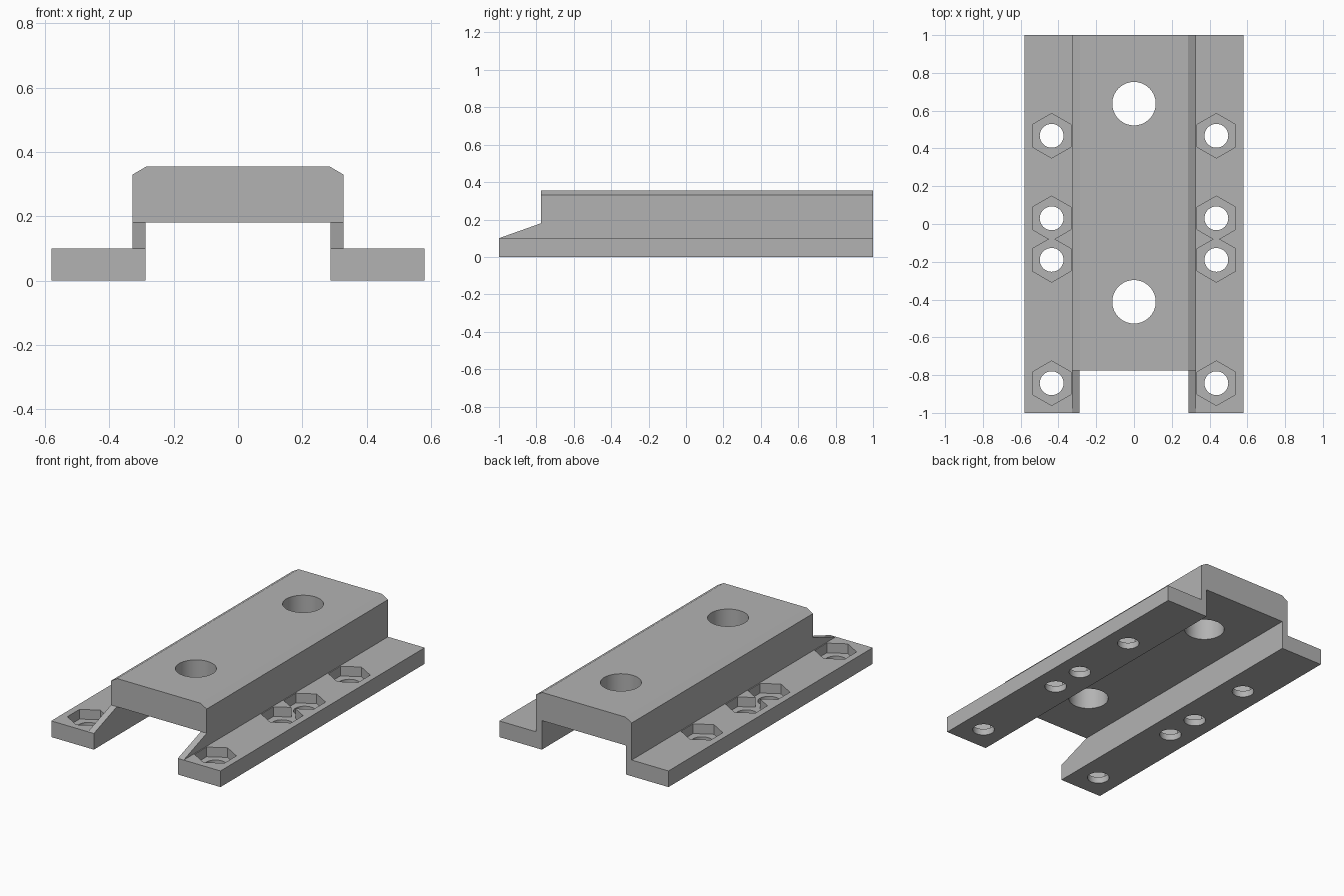
import bpy, bmesh, math
from mathutils import Matrix

if "Cube" in bpy.data.objects:
    bpy.data.objects.remove(bpy.data.objects["Cube"], do_unlink=True)

grey = bpy.data.materials.new("plain_grey")
grey.use_nodes = True
colour = (0.45, 0.45, 0.45, 1)
grey.diffuse_color = colour
grey.node_tree.nodes["Principled BSDF"].inputs["Base Color"].default_value = colour

FLANGE_TOP, ROOF_BOTTOM, ROOF_TOP = 0.10, 0.18, 0.355
ROOF_FRONT = -0.775


def add_object(name, bm):
    bmesh.ops.recalc_face_normals(bm, faces=bm.faces)
    mesh = bpy.data.meshes.new(name)
    bm.to_mesh(mesh)
    bm.free()
    mesh.materials.append(grey)
    ob = bpy.data.objects.new(name, mesh)
    bpy.context.collection.objects.link(ob)
    return ob


def prism(name, points, offset):
    """Extrude a closed outline of 3D points along an offset."""
    bm = bmesh.new()
    face = bm.faces.new([bm.verts.new(p) for p in points])
    result = bmesh.ops.extrude_face_region(bm, geom=[face], use_keep_orig=True)
    moved = [v for v in result["geom"] if isinstance(v, bmesh.types.BMVert)]
    bmesh.ops.translate(bm, verts=moved, vec=offset)
    return add_object(name, bm)


def column(name, sides, radius, x, y, bottom, top):
    """Upright cylinder or hexagon with a corner pointing along y."""
    bm = bmesh.new()
    bmesh.ops.create_cone(bm, cap_ends=True, segments=sides, radius1=radius,
                          radius2=radius, depth=top - bottom,
                          matrix=Matrix.Translation((x, y, (top + bottom) / 2)))
    return add_object(name, bm)


# Hat-shaped body: half section mirrored and extruded along y
half = [(0.288, ROOF_BOTTOM), (0.288, 0), (0.58, 0), (0.58, FLANGE_TOP),
        (0.328, FLANGE_TOP), (0.328, 0.33), (0.285, ROOF_TOP)]
section = half + [(-x, z) for x, z in reversed(half)]
body = prism("mounting_bracket", [(x, -1, z) for x, z in section], (0, 2, 0))

# Front notch leaving sloped wall ends
slope = [(-1.002, FLANGE_TOP), (-1, FLANGE_TOP), (ROOF_FRONT, ROOF_BOTTOM),
         (ROOF_FRONT, 0.5), (-1.002, 0.5)]
cutters = [prism("front_notch_cutter", [(-0.4, y, z) for y, z in slope], (0.8, 0, 0))]

# Large holes through the roof
for y in (0.637, -0.412):
    cutters.append(column("roof_hole_cutter", 64, 0.115, 0, y, 0.1, 0.5))

# Bolt holes with hexagonal nut pockets in both flanges
for side in (-1, 1):
    for y in (0.467, 0.03, -0.19, -0.843):
        x = side * 0.436
        cutters.append(column("nut_pocket_cutter", 6, 0.118, x, y, 0.04, 0.15))
        cutters.append(column("bolt_hole_cutter", 48, 0.063, x, y, -0.05, 0.15))

for cutter in cutters:
    cutter.hide_render = True
    mod = body.modifiers.new(cutter.name, 'BOOLEAN')
    mod.operation, mod.solver, mod.object = 'DIFFERENCE', 'EXACT', cutter

# Bake the cuts and drop the cutters
bpy.context.view_layer.update()
evaluated = body.evaluated_get(bpy.context.evaluated_depsgraph_get())
final = bpy.data.meshes.new_from_object(evaluated)
body.modifiers.clear()
body.data = final
for cutter in cutters:
    bpy.data.objects.remove(cutter, do_unlink=True)

bpy.ops.object.select_all(action='DESELECT')
body.select_set(True)
bpy.context.view_layer.objects.active = body
bpy.ops.object.shade_smooth_by_angle(angle=math.radians(25))
